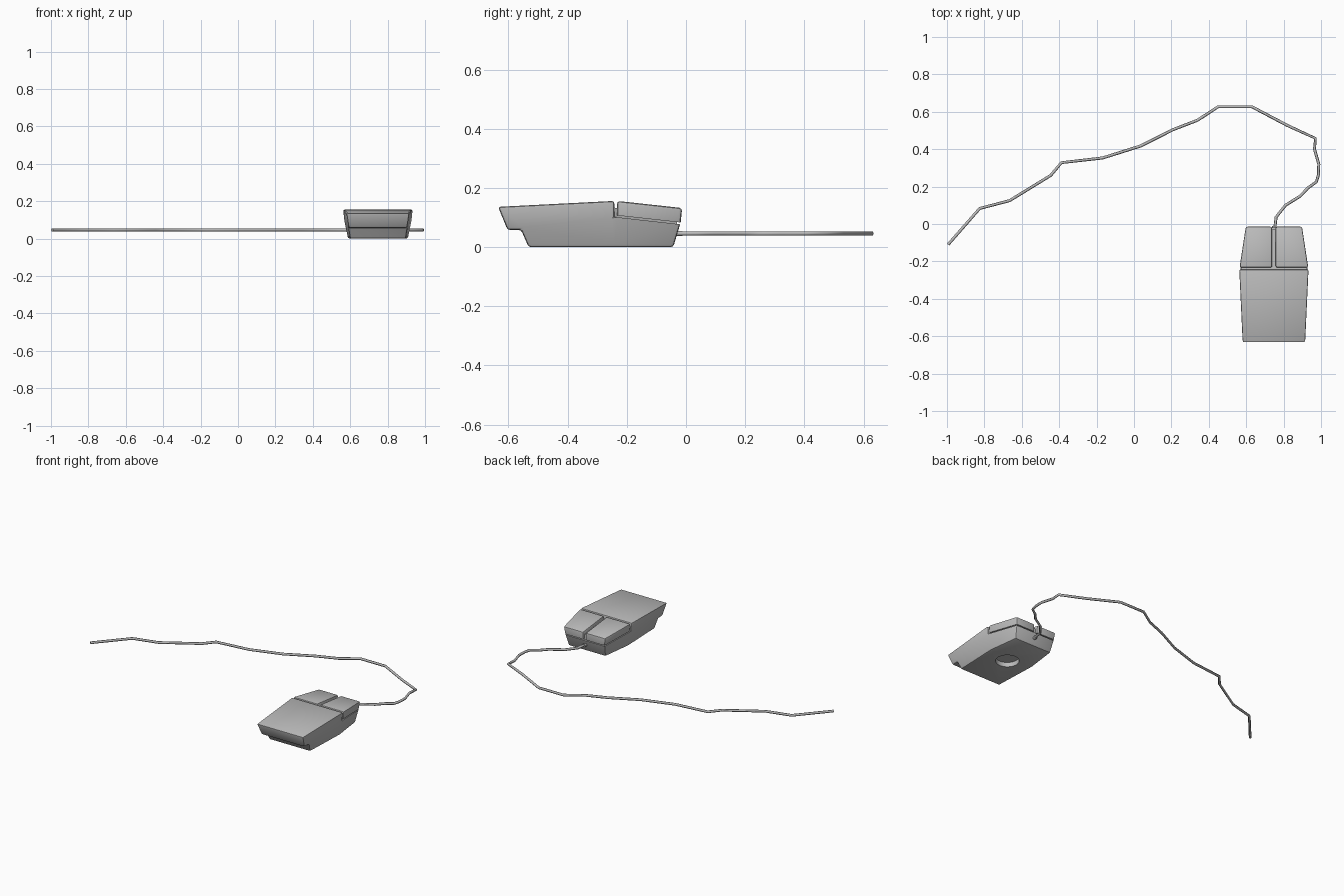
import bpy, bmesh, math
from mathutils import Vector

cube = bpy.data.objects.get("Cube")
if cube:
    bpy.data.objects.remove(cube, do_unlink=True)

CX = 0.748          # centre line of the mouse
SPLIT = -0.242      # where palm rest meets the buttons

grey = bpy.data.materials.new("plain grey")
grey.use_nodes = True
grey.diffuse_color = (0.5, 0.5, 0.5, 1)
grey.node_tree.nodes["Principled BSDF"].inputs["Base Color"].default_value = (0.5, 0.5, 0.5, 1)


def half_width(y, z):
    """Plan taper towards both ends, and towards the base."""
    if y < SPLIT:
        plan = 0.186 + (y - SPLIT) * 0.045
    else:
        plan = 0.186 - (y - SPLIT) * 0.15
    return plan * (0.86 + 0.14 * min(z / 0.13, 1))


def prism(name, profile, x0=-1, x1=1, scale=1, bevel=0, rule=None):
    """Side profile swept across x; x of -1 or 1 means the tapered flank."""
    bm = bmesh.new()
    face = bm.faces.new([bm.verts.new((x0, y, z)) for y, z in profile])
    moved = bmesh.ops.extrude_face_region(bm, geom=[face])["geom"]
    for v in moved:
        if isinstance(v, bmesh.types.BMVert):
            v.co.x = x1
    bmesh.ops.bisect_plane(bm, geom=bm.verts[:] + bm.edges[:] + bm.faces[:], dist=1e-5,
                           plane_co=(0, SPLIT, 0), plane_no=(0, 1, 0))
    for v in bm.verts:
        if abs(v.co.x) > 0.99:
            v.co.x = math.copysign(half_width(v.co.y, v.co.z) * scale, v.co.x)
        v.co.x += CX
    bmesh.ops.recalc_face_normals(bm, faces=bm.faces[:])
    if bevel:
        edges = [e for e in bm.edges if e.calc_face_angle(0) > math.radians(25)
                 and rule((e.verts[0].co + e.verts[1].co) / 2)]
        bmesh.ops.bevel(bm, geom=edges, offset=bevel, segments=2, profile=0.5,
                        affect='EDGES', clamp_overlap=True)
    mesh = bpy.data.meshes.new(name)
    bm.to_mesh(mesh)
    bm.free()
    ob = bpy.data.objects.new(name, mesh)
    bpy.context.collection.objects.link(ob)
    mesh.materials.append(grey)
    return ob


def smooth(ob):
    bpy.ops.object.select_all(action='DESELECT')
    ob.select_set(True)
    bpy.context.view_layer.objects.active = ob
    bpy.ops.object.shade_smooth_by_angle(angle=math.radians(30))


# Lower shell with the palm rest
shell = prism("shell", [(-0.532, 0), (-0.043, 0), (-0.02, 0.077), (SPLIT, 0.102),
                        (SPLIT, 0.156), (-0.635, 0.136), (-0.603, 0.058), (-0.557, 0.058)],
              bevel=0.011,
              rule=lambda c: not (c.y > SPLIT - 0.005 and 0.07 < c.z < 0.11))

# Round ball recess in the base
bpy.ops.mesh.primitive_cylinder_add(vertices=32, radius=0.07, depth=0.06, location=(CX, -0.28, 0))
cutter = bpy.context.object
cutter.name = "recess_cutter"
cutter.hide_render = True
cutter.data.materials.append(grey)
cut = shell.modifiers.new("recess", 'BOOLEAN')
cut.object = cutter
cut.operation = 'DIFFERENCE'
cut.solver = 'EXACT'
bpy.context.view_layer.objects.active = shell
bpy.ops.object.modifier_apply(modifier=cut.name)
bpy.data.objects.remove(cutter, do_unlink=True)
smooth(shell)

# Core showing at the bottom of the grooves
prism("button_core", [(-0.25, 0.09), (-0.03, 0.07), (-0.03, 0.112), (-0.25, 0.134)], scale=0.95)

# Two buttons
for name, x0, x1 in (("left_button", 0.009, 1), ("right_button", -1, -0.009)):
    smooth(prism(name, [(-0.233, 0.107), (-0.018, 0.083), (-0.013, 0.132), (-0.233, 0.156)],
                 x0, x1, bevel=0.01, rule=lambda c: c.z > 0.1 and c.z > 0.1 - (c.y + 0.125) * 0.1))


def tube(name, points, radius):
    curve = bpy.data.curves.new(name, 'CURVE')
    curve.dimensions = '3D'
    curve.bevel_depth = radius
    curve.bevel_resolution = 1
    curve.use_fill_caps = True
    spline = curve.splines.new('POLY')
    spline.points.add(len(points) - 1)
    for p, (x, y) in zip(spline.points, points):
        p.co = (x, y, 0.046, 1)
    curve.materials.append(grey)
    ob = bpy.data.objects.new(name, curve)
    bpy.context.collection.objects.link(ob)


# Cable lying in loose bends, and its collar
tube("cable", [(-0.994, -0.11), (-0.825, 0.083), (-0.665, 0.125), (-0.445, 0.26), (-0.388, 0.328),
               (-0.168, 0.353), (0.035, 0.417), (0.21, 0.505), (0.34, 0.555), (0.45, 0.627),
               (0.63, 0.627), (0.82, 0.527), (0.97, 0.458), (0.965, 0.4), (0.988, 0.32),
               (0.986, 0.262), (0.975, 0.225), (0.93, 0.193), (0.89, 0.15), (0.81, 0.1),
               (0.76, 0.037), (CX, -0.06)], 0.008)
tube("cable_collar", [(CX, -0.06), (CX, -0.012)], 0.0105)
